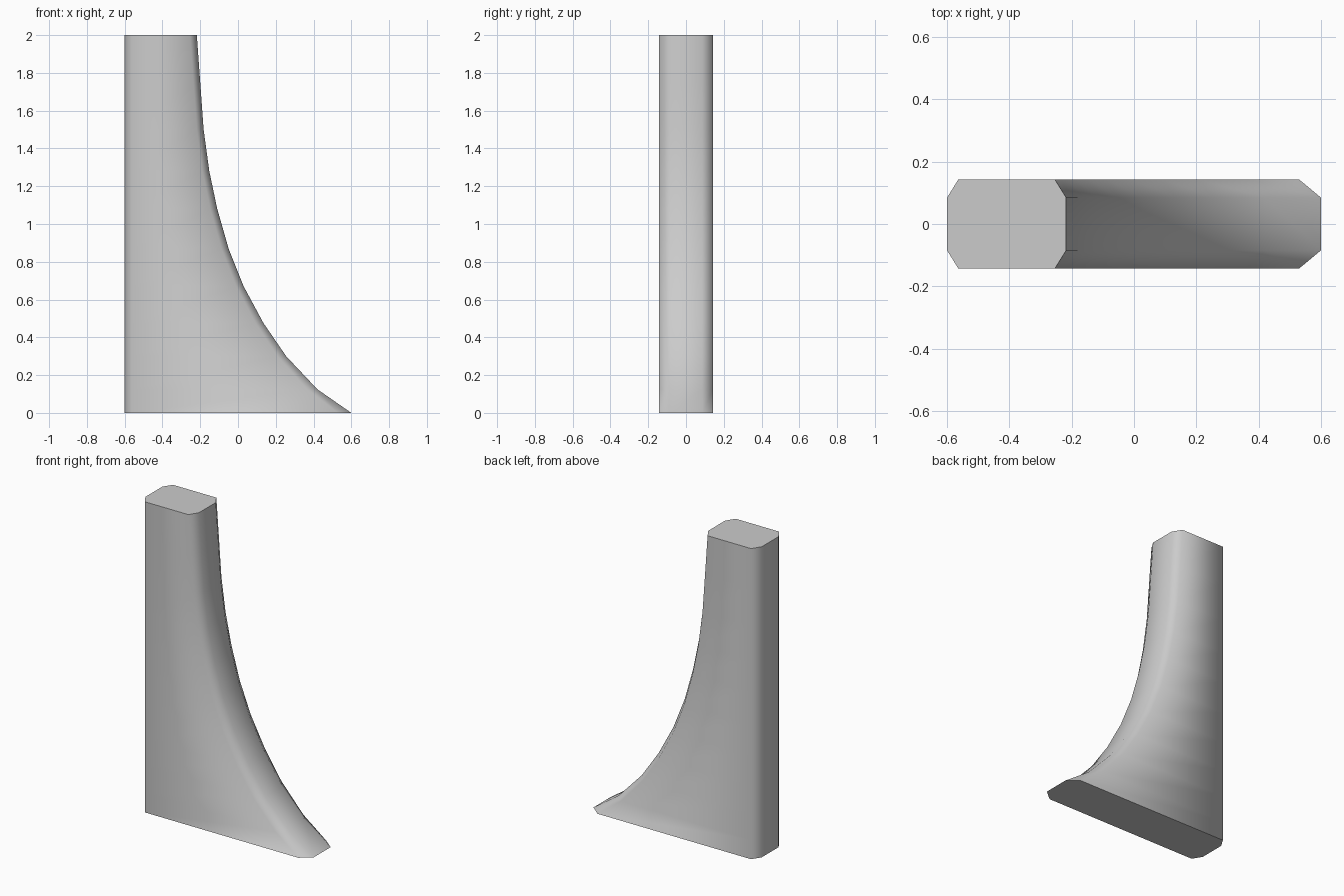
import bpy, bmesh, math

if "Cube" in bpy.data.objects:
    bpy.data.objects.remove(bpy.data.objects["Cube"])

# Curved front edge as (x, z), from the toe up to the top
edge = [(0.6, 0), (0.42, 0.125), (0.255, 0.3), (0.135, 0.475), (0.03, 0.67),
        (-0.05, 0.87), (-0.11, 1.08), (-0.152, 1.28), (-0.182, 1.5),
        (-0.2, 1.75), (-0.218, 2.0)]
BACK, HALF, FLAT, CUT = -0.6, 0.143, 0.085, 0.036


def section(bm, x, z, cut):
    """One eight-sided ring with chamfered corners."""
    half = [(BACK, FLAT), (BACK + CUT, HALF), (x - cut, HALF), (x, FLAT)]
    ring = [(px, -py) for px, py in half] + [(px, py) for px, py in reversed(half)]
    return [bm.verts.new((px, py, z)) for px, py in ring]


# Loft the rings; the chamfer widens where the edge leans outward
bm = bmesh.new()
rings = []
for i, (x, z) in enumerate(edge):
    a, b = edge[max(i - 1, 0)], edge[min(i + 1, len(edge) - 1)]
    lean = (b[0] - a[0]) / (b[1] - a[1])
    cut = 0.07 if i == 0 else CUT * math.sqrt(1 + lean * lean)
    rings.append(section(bm, x, z, cut))
for low, high in zip(rings, rings[1:]):
    for j in range(8):
        k = (j + 1) % 8
        bm.faces.new((low[j], low[k], high[k], high[j]))

# End caps
bm.faces.new(rings[0][::-1])
bm.faces.new(rings[-1])
bmesh.ops.recalc_face_normals(bm, faces=bm.faces)

mesh = bpy.data.meshes.new("curved_buttress")
bm.to_mesh(mesh)
bm.free()
obj = bpy.data.objects.new("curved_buttress", mesh)
bpy.context.collection.objects.link(obj)

# Smooth sides, sharp caps
bpy.context.view_layer.objects.active = obj
obj.select_set(True)
bpy.ops.object.shade_smooth_by_angle(angle=math.radians(65))
